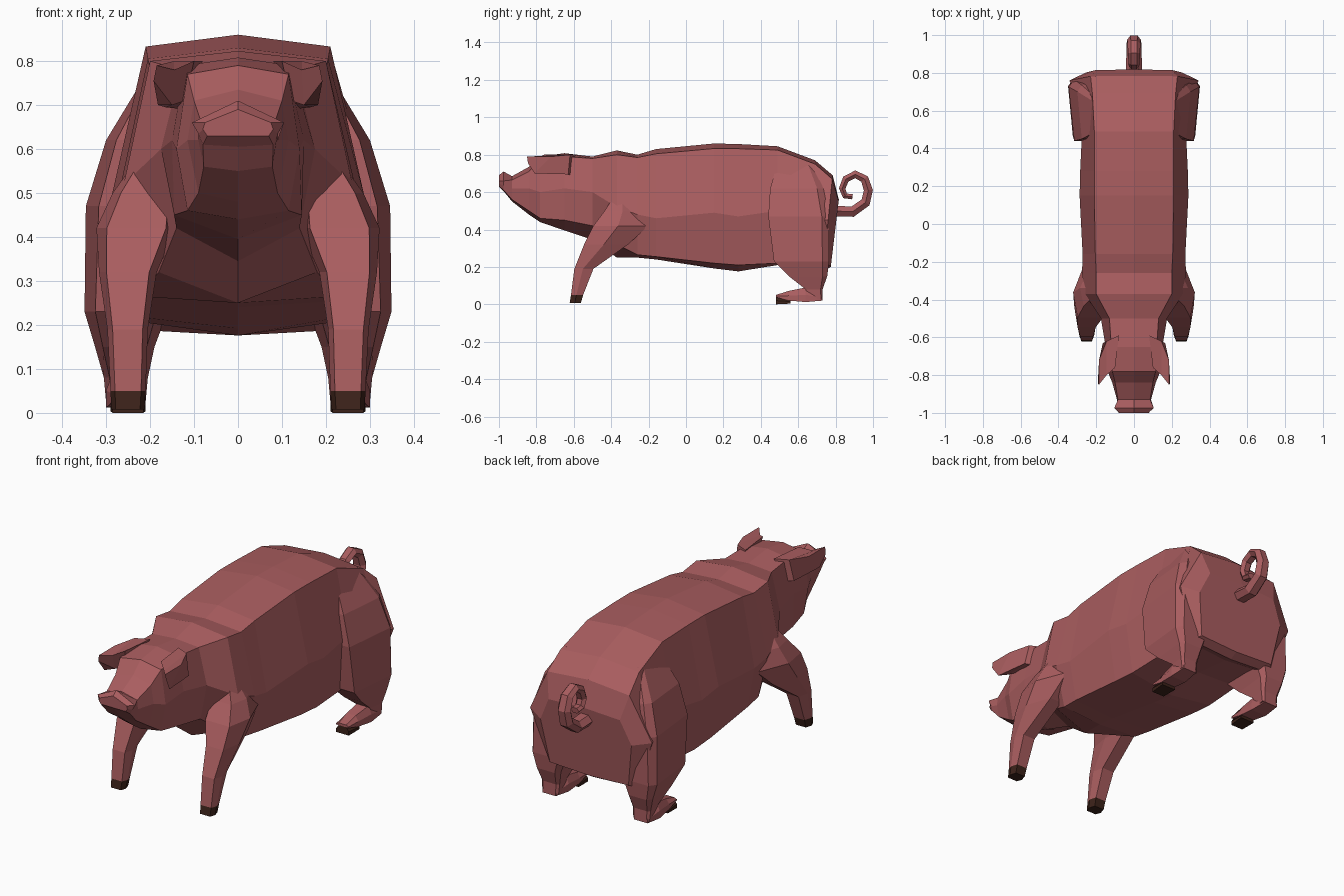
import bpy, bmesh, math
from mathutils import Vector


def material(name, color):
    m = bpy.data.materials.new(name)
    m.diffuse_color = (*color, 1)
    return m


PINK = material("pink_skin", (0.40, 0.11, 0.115))
DARK = material("dark_hoof", (0.045, 0.016, 0.01))


def loft(name, rings, mat, mirror=False):
    """Skin a list of equal-length rings, cap both ends."""
    bm = bmesh.new()
    loops = [[bm.verts.new(p) for p in r] for r in rings]
    n = len(loops[0])
    for a, b in zip(loops, loops[1:]):
        for i in range(n):
            j = (i + 1) % n
            bm.faces.new((a[i], a[j], b[j], b[i]))
    bm.faces.new(loops[0])
    bm.faces.new(loops[-1])
    bmesh.ops.recalc_face_normals(bm, faces=bm.faces)
    me = bpy.data.meshes.new(name)
    bm.to_mesh(me)
    bm.free()
    me.materials.append(mat)
    ob = bpy.data.objects.new(name, me)
    bpy.context.collection.objects.link(ob)
    if mirror:
        ob.modifiers.new("mirror", "MIRROR").use_mirror_merge = False
    return ob


def body_ring(y, top, w1, z1, w2, z2, w3, z3, bottom, shear=0):
    half = [(w1, z1), (w2, z2), (w3, z3)]
    pts = [(0, top)] + half + [(0, bottom)] + [(-w, z) for w, z in reversed(half)]
    return [(x, y + shear * (z - 0.5), z) for x, z in pts]


def leg_ring(z, x0, x1, y0, y1, mid=0.45, back=0.13):
    """Six-sided horizontal leg section, widest at fraction mid of its depth."""
    c, d = 0.13 * (x1 - x0), back * (x1 - x0)
    ym = y0 + mid * (y1 - y0)
    return [(x0 + c, y0, z), (x1 - c, y0, z), (x1, ym, z),
            (x1 - d, y1, z), (x0 + c, y1, z), (x0, ym, z)]


# Body and head in one skin, snout to rump
stations = [
    (-1.00, .69, .075, .66, .08, .645, .07, .63, .63),
    (-.975, .71, .105, .66, .09, .635, .08, .61, .605),
    (-.93, .685, .085, .665, .09, .62, .078, .56, .55),
    (-.84, .735, .10, .71, .115, .62, .09, .50, .48),
    (-.78, .79, .115, .77, .14, .60, .115, .46, .44),
    (-.65, .808, .12, .79, .15, .62, .145, .45, .395),
    (-.50, .79, .13, .78, .175, .60, .14, .42, .345),
    (-.37, .823, .20, .80, .26, .52, .18, .32, .25),
    (-.26, .80, .20, .785, .275, .48, .225, .265, .25),
    (-.16, .83, .205, .805, .272, .46, .235, .255, .24),
    (.15, .86, .21, .833, .288, .49, .245, .22, .192),
    (.28, .857, .21, .832, .285, .47, .245, .21, .176),
    (.49, .845, .21, .825, .275, .50, .24, .22, .21),
    (.69, .77, .22, .75, .315, .45, .24, .21, .19),
    (.765, .69, .23, .67, .342, .45, .25, .19, .176, .1),
    (.81, .56, .20, .55, .255, .43, .22, .21, .20, .12),
]
loft("body_and_head", [body_ring(*s) for s in stations], PINK)

# Ears: forward flaps
loft("ear", [
    [(.08, -.59, .80), (.10, -.76, .80), (.12, -.74, .71), (.12, -.61, .69)],
    [(.145, -.62, .80), (.145, -.80, .78), (.15, -.77, .70), (.165, -.63, .695)],
    [(.185, -.72, .79), (.185, -.85, .79), (.192, -.845, .755), (.182, -.81, .70)],
], PINK, True)

# Front legs, shoulder fading into the flank
loft("front_leg", [leg_ring(*s, .45, .35) for s in [
    (.57, .15, .235, -.39, -.28),
    (.50, .14, .285, -.435, -.22),
    (.42, .14, .322, -.495, -.20),
    (.32, .185, .316, -.545, -.31)]]
    + [leg_ring(.19, .205, .297, -.597, -.495),
       leg_ring(.05, .21, .29, -.615, -.55)], PINK, True)
loft("front_hoof", [leg_ring(*s) for s in [
    (.05, .21, .29, -.615, -.55),
    (.008, .213, .288, -.622, -.562)]], DARK, True)

# Hind legs: broad thigh narrowing to the heel
loft("hind_thigh", [leg_ring(*s, .88) for s in [
    (.76, .12, .215, .49, .67),
    (.62, .12, .30, .45, .735),
    (.47, .12, .346, .44, .765),
    (.23, .16, .349, .47, .765),
    (.15, .19, .325, .55, .755),
    (.08, .205, .305, .64, .73),
    (.025, .21, .30, .66, .73)]], PINK, True)


def foot_ring(y, x0, x1, z0, z1):
    return [(x0, y, z0), (x1, y, z0), (x1, y, (z0 + z1) / 2),
            (x1 - .015, y, z1), (x0 + .015, y, z1), (x0, y, (z0 + z1) / 2)]


loft("hind_foot", [foot_ring(*s) for s in [
    (.73, .22, .295, .02, .05),
    (.64, .21, .30, .012, .09),
    (.55, .21, .29, .02, .072),
    (.48, .215, .285, .038, .05)]], PINK, True)
# Dark sole wedge under the toe
loft("hind_hoof", [foot_ring(*s) for s in [
    (.56, .21, .29, .004, .025),
    (.48, .215, .285, .0, .04)]], DARK, True)

# Curly tail: tapering six-sided tube along a spiral
path = [(.78, .50), (.89, .495), (.96, .545), (.975, .61), (.955, .67),
        (.905, .695), (.855, .67), (.835, .62), (.85, .58), (.89, .575)]
tail = []
for i, (y, z) in enumerate(path):
    a, b = path[max(i - 1, 0)], path[min(i + 1, len(path) - 1)]
    t = Vector((0, b[0] - a[0], b[1] - a[1])).normalized()
    side = Vector((1, 0, 0))
    up = side.cross(t)
    f = i / (len(path) - 1)
    rx, rn = .043 - .02 * f, .034 - .018 * f
    tail.append([Vector((0, y, z)) + side * rx * math.cos(k * math.pi / 3)
                 + up * rn * math.sin(k * math.pi / 3) for k in range(6)])
loft("tail", tail, PINK)
